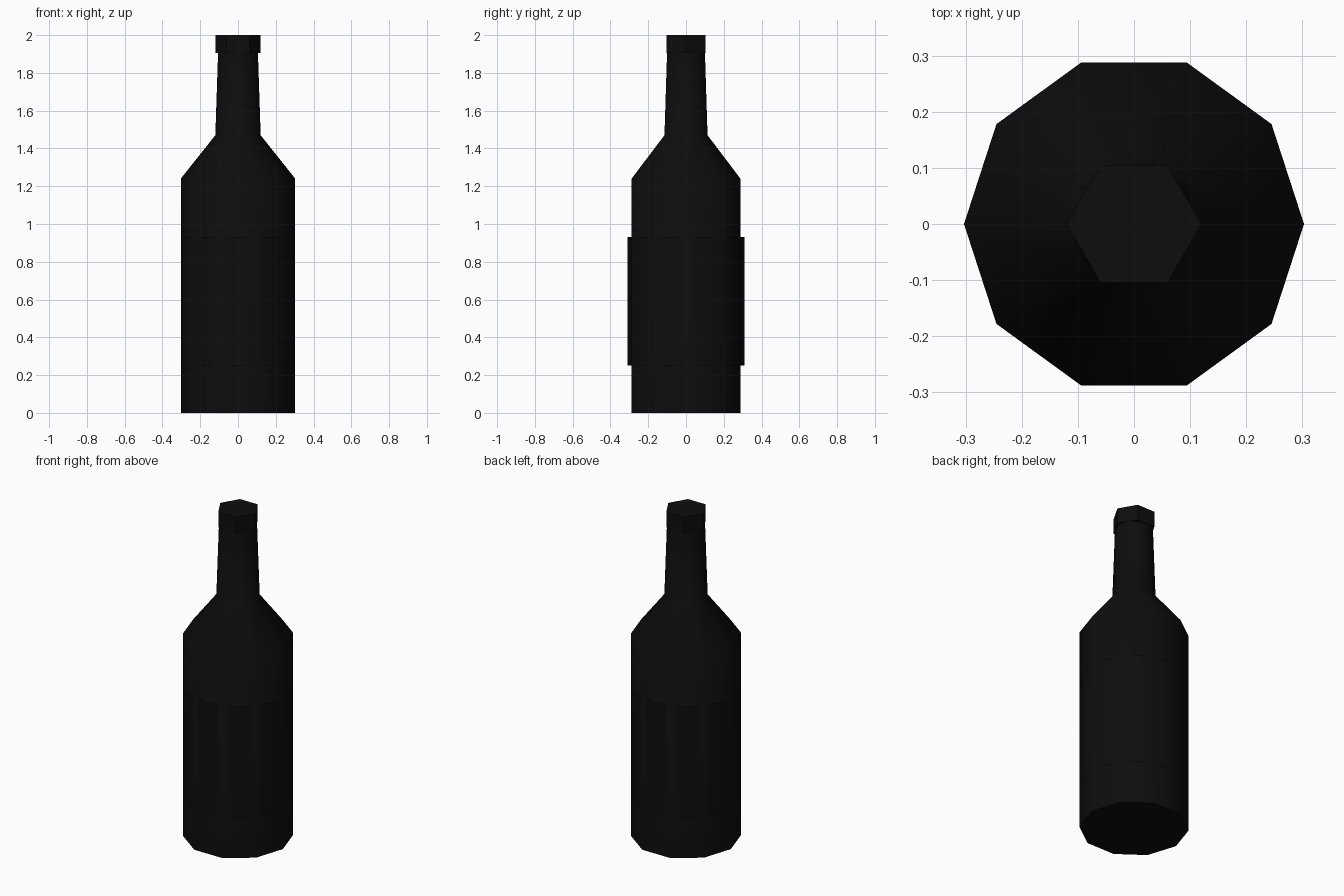
import bpy, bmesh, math

if "Cube" in bpy.data.objects:
    bpy.data.objects.remove(bpy.data.objects["Cube"])


def material(name, rgb):
    m = bpy.data.materials.new(name)
    m.diffuse_color = (*rgb, 1)
    m.use_nodes = True
    m.node_tree.nodes["Principled BSDF"].inputs["Base Color"].default_value = m.diffuse_color
    return m


black = material("near black glass", (0.004, 0.004, 0.004))


def lathe(name, profile, sides, turn=0.0, cap_bottom=True, cap_top=True, angle=55):
    """Revolve (radius, z) points into a faceted shell, optionally closed."""
    bm = bmesh.new()
    rings = []
    for r, z in profile:
        rings.append([bm.verts.new((r * math.cos(turn + math.tau * i / sides),
                                    r * math.sin(turn + math.tau * i / sides), z))
                      for i in range(sides)])
    for a, b in zip(rings, rings[1:]):
        for i in range(sides):
            j = (i + 1) % sides
            bm.faces.new((a[i], a[j], b[j], b[i]))
    if cap_bottom:
        bm.faces.new(rings[0][::-1])
    if cap_top:
        bm.faces.new(rings[-1])
    me = bpy.data.meshes.new(name)
    bm.to_mesh(me)
    bm.free()
    me.materials.append(black)
    ob = bpy.data.objects.new(name, me)
    bpy.context.collection.objects.link(ob)
    bpy.ops.object.select_all(action='DESELECT')
    ob.select_set(True)
    bpy.context.view_layer.objects.active = ob
    bpy.ops.object.shade_smooth_by_angle(angle=math.radians(angle))
    return ob


# Ten-sided bottle: body, shoulder and tapering neck
lathe("bottle", [(0.303, 0), (0.303, 1.24), (0.12, 1.47), (0.105, 1.92)], 10)

# Label sleeve: open band turned half a facet against the body
lathe("label", [(0.31, 0.25), (0.31, 0.93)], 10, math.pi / 10, False, False)

# Six-sided cap
lathe("cap", [(0.12, 1.905), (0.12, 2.0)], 6, angle=30)
